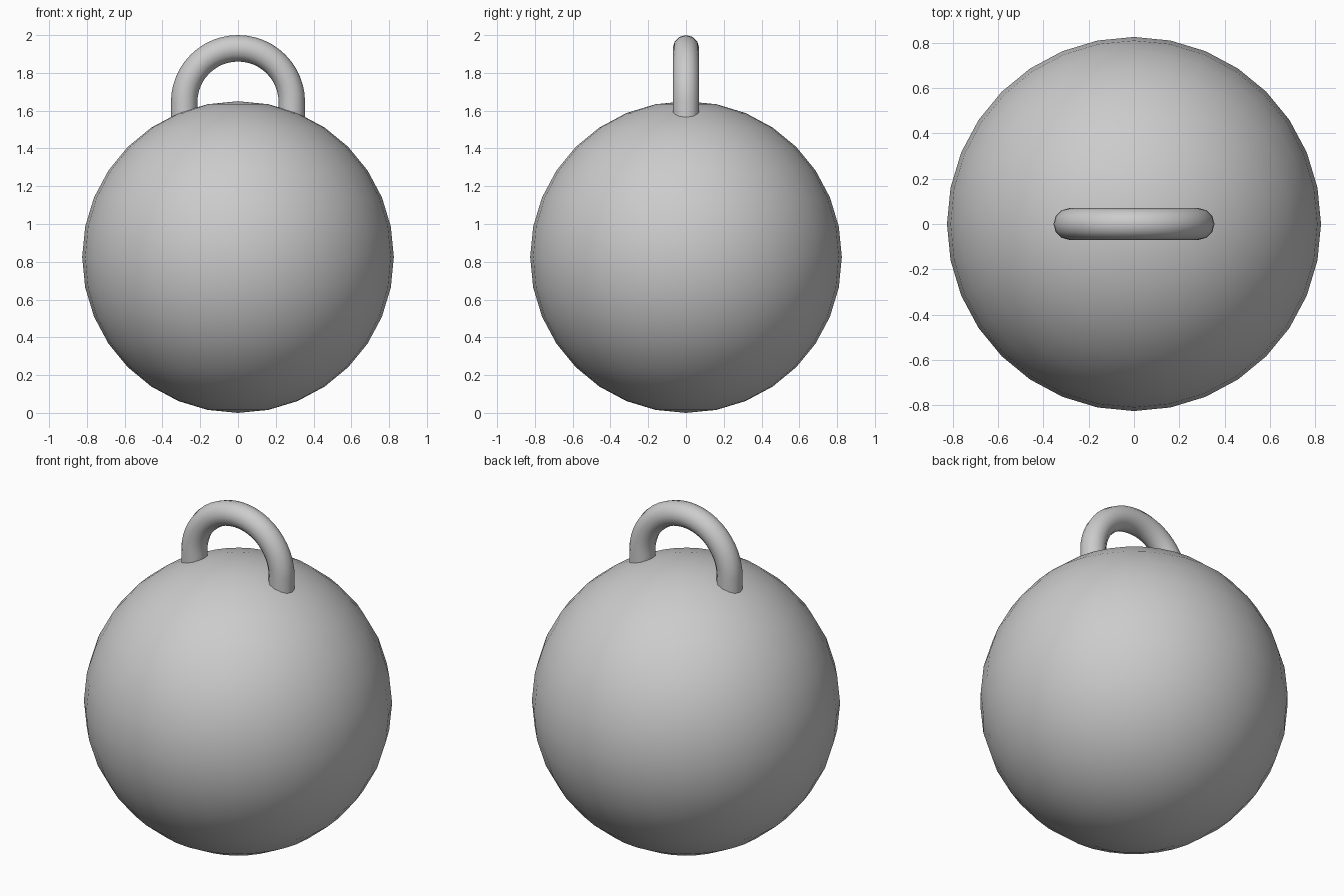
import bpy
from math import sin, cos, pi, radians

if "Cube" in bpy.data.objects:
    bpy.data.objects.remove(bpy.data.objects["Cube"])

# Ball
R = 0.825
bpy.ops.mesh.primitive_uv_sphere_add(segments=32, ring_count=16, radius=R, location=(0, 0, R))
ball = bpy.context.object
ball.name = "ball"
bpy.ops.object.shade_smooth()

# Handle: half ring with straight legs sunk into the ball
ring, tube, arc_z, leg_z, steps = 0.285, 0.07, 1.645, 1.48, 24
path = [(ring, 0, leg_z)]
path += [(ring * cos(pi * i / steps), 0, arc_z + ring * sin(pi * i / steps)) for i in range(steps + 1)]
path += [(-ring, 0, leg_z)]

curve = bpy.data.curves.new("handle", 'CURVE')
curve.dimensions = '3D'
curve.bevel_depth = tube
curve.bevel_resolution = 4
curve.use_fill_caps = True
spline = curve.splines.new('POLY')
spline.points.add(len(path) - 1)
for point, co in zip(spline.points, path):
    point.co = (*co, 1)

handle = bpy.data.objects.new("handle", curve)
bpy.context.collection.objects.link(handle)
bpy.ops.object.select_all(action='DESELECT')
handle.select_set(True)
bpy.context.view_layer.objects.active = handle
bpy.ops.object.convert(target='MESH')
bpy.ops.object.shade_smooth_by_angle(angle=radians(40))
